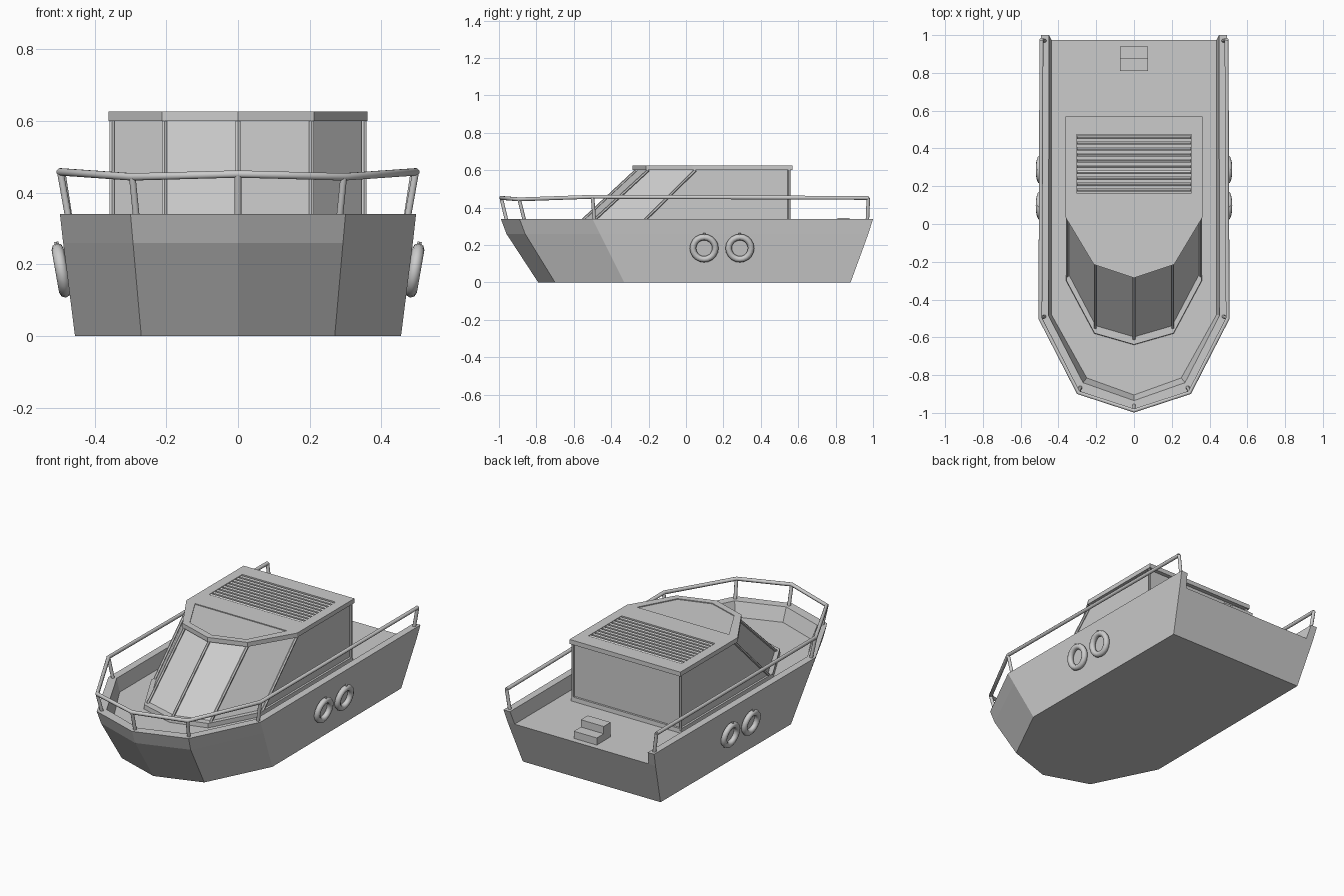
import bpy, bmesh, math
from mathutils import Vector, Matrix

if "Cube" in bpy.data.objects:
    bpy.data.objects.remove(bpy.data.objects["Cube"])

grey = bpy.data.materials.new("plain_grey")
grey.use_nodes = True
COLOUR = (0.6, 0.6, 0.6, 1)
grey.diffuse_color = COLOUR
grey.node_tree.nodes["Principled BSDF"].inputs["Base Color"].default_value = COLOUR


def finish(name, bm):
    bmesh.ops.recalc_face_normals(bm, faces=bm.faces)
    mesh = bpy.data.meshes.new(name)
    bm.to_mesh(mesh)
    bm.free()
    mesh.materials.append(grey)
    obj = bpy.data.objects.new(name, mesh)
    bpy.context.collection.objects.link(obj)
    return obj


def loft(name, rings):
    """Closed rings of equal length, skinned and capped."""
    bm = bmesh.new()
    rows = [[bm.verts.new(p) for p in ring] for ring in rings]
    n = len(rows[0])
    for a, b in zip(rows, rows[1:]):
        for i in range(n):
            j = (i + 1) % n
            bm.faces.new((a[i], a[j], b[j], b[i]))
    bm.faces.new(rows[0])
    bm.faces.new(rows[-1])
    return finish(name, bm)


def mirrored(half, z):
    """Half outline from the stern to the bow tip, completed across x = 0."""
    return [Vector((x, y, z)) for x, y in half] + \
           [Vector((-x, y, z)) for x, y in reversed(half) if x > 0]


def box(name, x0, x1, y0, y1, z0, z1):
    flat = [(x0, y0), (x1, y0), (x1, y1), (x0, y1)]
    return loft(name, [[(x, y, z) for x, y in flat] for z in (z0, z1)])


def tube(name, points, radius, sides=8):
    """Mitred tube along a path."""
    pts = [Vector(p) for p in points]
    rings = []
    for i, p in enumerate(pts):
        ins = (p - pts[i - 1]).normalized() if i else None
        out = (pts[i + 1] - p).normalized() if i < len(pts) - 1 else None
        t = ((ins or out) + (out or ins)).normalized()
        ref = Vector((0, 0, 1)) if abs(t.z) < 0.85 else Vector((0, 1, 0))
        u = t.cross(ref).normalized()
        v = u.cross(t)
        rings.append([p + radius * (math.cos(a) * u + math.sin(a) * v)
                      for a in (math.tau * (k + 0.5) / sides for k in range(sides))])
    obj = loft(name, rings)
    for poly in obj.data.polygons:
        poly.use_smooth = len(poly.vertices) == 4 and sides > 6
    return obj


def cut(target, cutter):
    mod = target.modifiers.new("pocket", "BOOLEAN")
    mod.operation = "DIFFERENCE"
    mod.solver = "EXACT"
    mod.object = cutter
    cutter.hide_render = True
    cutter.hide_viewport = True


# Hull up to deck level
DECK, RIM = 0.26, 0.34
keel = mirrored([(0.45, 0.88), (0.455, -0.33), (0.27, -0.70), (0, -0.79)], 0)
chine = mirrored([(0.483, 0.975), (0.488, -0.46), (0.293, -0.86), (0, -0.96)], DECK)
loft("hull", [keel, chine])

# Bulwark around the deck, open at the stern
rim = mirrored([(0.492, 1.0), (0.497, -0.50), (0.30, -0.89), (0, -0.99)], RIM)
rim_in = mirrored([(0.45, 1.0), (0.453, -0.485), (0.27, -0.84), (0, -0.935)], RIM)
deck_in = mirrored([(0.437, 0.975), (0.437, -0.48), (0.25, -0.815), (0, -0.905)], DECK)
loft("bulwark", list(zip(chine, rim, rim_in, deck_in)))

# Cabin: inset panes between corner pillars
ROOF = 0.60
base = [(0.36, 0.56), (0.36, -0.30), (0.21, -0.58), (0, -0.64)]
head = [(0.36, 0.56), (0.36, 0.045), (0.21, -0.21), (0, -0.275)]


def inset(half, d):
    (x0, y0), (x1, y1), (x2, y2), (x3, y3) = half
    return [(x0 - d, y0 - d), (x1 - d, y1 + d * 0.6),
            (x2 - d * 0.6, y2 + d), (x3, y3 + d * 1.1)]


loft("cabin_walls", [mirrored(inset(base, 0.014), DECK), mirrored(inset(head, 0.014), ROOF)])
pillars = zip(mirrored(inset(base, 0.008), DECK), mirrored(inset(head, 0.008), ROOF))
for i, (a, b) in enumerate(pillars):
    tube(f"cabin_pillar_{i + 1}", [a, b], 0.008, 6)
sill_out = mirrored(base, DECK)
sill_top = mirrored(inset(base, 0.002), DECK + 0.025)
loft("cabin_sill", [sill_out, sill_top])

# Roof slab with a front panel recess and a louvre pocket
roof_edge = [(0.362, 0.57), (0.362, 0.035), (0.212, -0.215), (0, -0.285)]
roof = loft("roof", [mirrored(roof_edge, ROOF), mirrored(roof_edge, 0.626)])
panel = [(0.30, 0.028), (0.185, -0.185), (0, -0.245)]
cut(roof, loft("panel_cutter", [mirrored(panel, 0.621), mirrored(panel, 0.7)]))
cut(roof, box("louvre_cutter", -0.305, 0.305, 0.165, 0.475, 0.612, 0.7))
SLATS = 10
for i in range(SLATS):
    y = 0.18 + i * 0.28 / (SLATS - 1)
    tube(f"louvre_{i + 1}", [(-0.303, y, 0.616), (0.303, y, 0.616)], 0.0105, 6)

# Guard rail and its leaning posts
rail = [Vector((x, y, z)) for x, y, z in
        [(0.490, 0.975, 0.452), (0.496, -0.50, 0.458), (0.295, -0.892, 0.444), (0, -0.988, 0.452)]]
foot = [Vector((x, y, RIM - 0.005)) for x, y in
        [(0.472, 0.97), (0.474, -0.49), (0.284, -0.865), (0, -0.96)]]
flip = Matrix.Scale(-1, 3, Vector((1, 0, 0)))
tube("guard_rail", rail + [flip @ p for p in reversed(rail[:-1])], 0.011)
for i, (a, b) in enumerate(zip(foot, rail)):
    tube(f"rail_post_left_{i + 1}" if a.x else "rail_post_bow", [a, b], 0.010)
    if a.x:
        tube(f"rail_post_right_{i + 1}", [flip @ a, flip @ b], 0.010)

# Ring fenders leaning with the hull sides, each with a small lug on top
for side, s in (("left", 1), ("right", -1)):
    for i, y in enumerate((0.097, 0.288)):
        bpy.ops.mesh.primitive_torus_add(
            location=(s * 0.493, y, 0.183), rotation=(0, s * math.radians(100), 0),
            major_radius=0.060, minor_radius=0.017, major_segments=20, minor_segments=8)
        ring = bpy.context.object
        ring.name = f"fender_{side}_{i + 1}"
        ring.data.materials.append(grey)
        bpy.ops.object.shade_smooth_by_angle(angle=math.radians(50))
        tube(f"fender_lug_{side}_{i + 1}",
             [(s * 0.503, y, 0.240), (s * 0.507, y, 0.263)], 0.007, 6)

# Two-tread step on the aft deck
box("step_upper", -0.075, 0.075, 0.81, 0.875, DECK, 0.345)
box("step_lower", -0.075, 0.075, 0.875, 0.94, DECK, 0.302)
